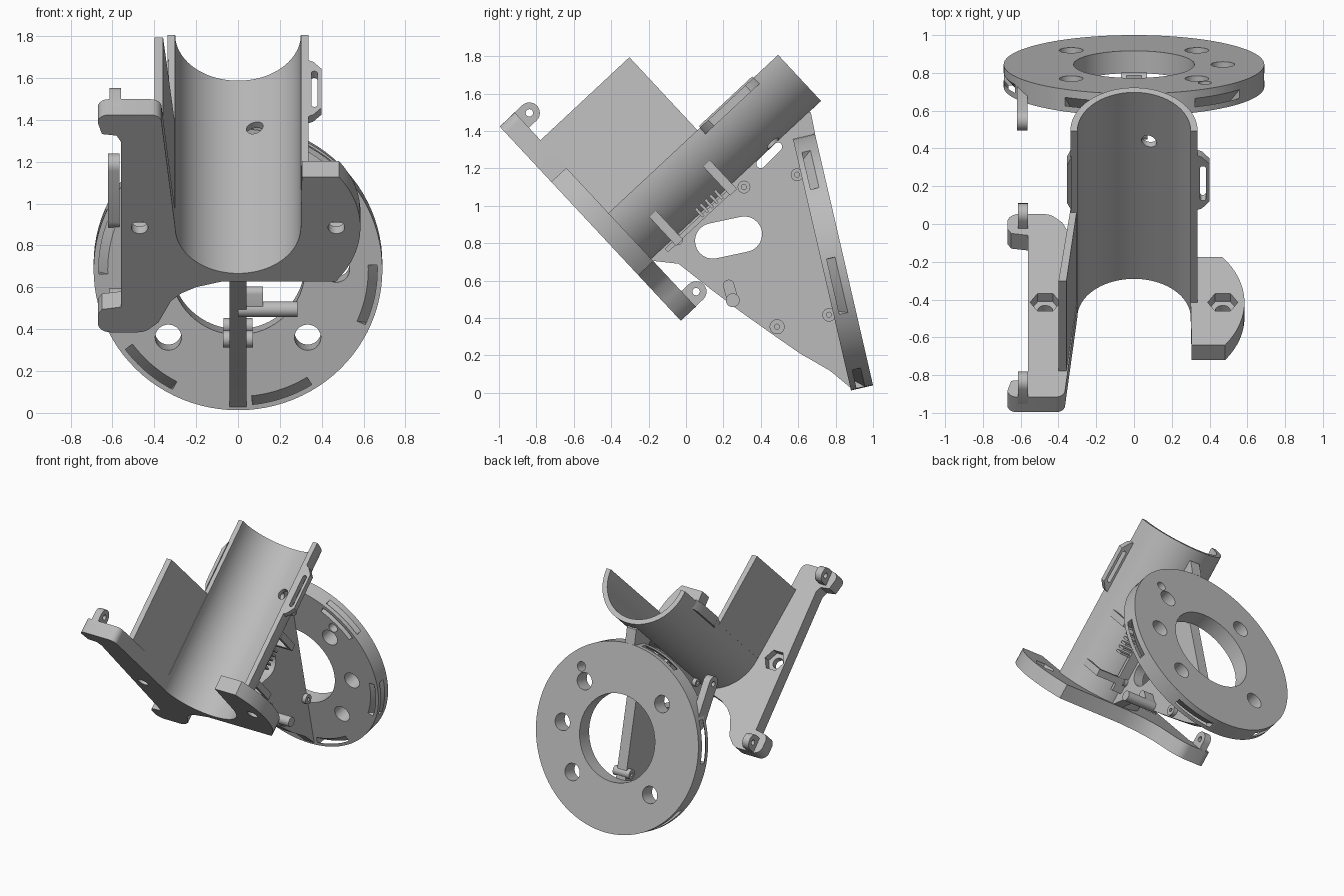
import bpy, bmesh
from math import sin, cos, pi, radians, atan2
from mathutils import Vector

if "Cube" in bpy.data.objects:
    bpy.data.objects.remove(bpy.data.objects["Cube"])

gray = bpy.data.materials.new("plain gray")
gray.use_nodes = True
gray.diffuse_color = (0.5, 0.5, 0.5, 1)
gray.node_tree.nodes["Principled BSDF"].inputs["Base Color"].default_value = (0.5, 0.5, 0.5, 1)

# Frames: tilted trough, tilted disc, and plain side plane
TILT, LEAN = radians(43), radians(13)
TUBE_LEN, INNER, OUTER, PLATE = 1.35, 0.30, 0.337, 0.11


def trough(x, t, s):
    return Vector((x, -0.495 - t * sin(TILT) + s * cos(TILT), 0.886 + t * cos(TILT) + s * sin(TILT)))


def trough_top(x, s, t):
    return trough(x, t, s)


def trough_side(t, s, x):
    return trough(x, t, s)


def disc(x, v, h):
    return Vector((x, 0.727 - v * sin(LEAN) + h * cos(LEAN), 0.685 + v * cos(LEAN) + h * sin(LEAN)))


def side(y, z, x):
    return Vector((x, y, z))


# Outline helpers
def arc(cx, cy, r, a0, a1, n=24):
    return [(cx + r * cos(radians(a0 + (a1 - a0) * i / n)),
             cy + r * sin(radians(a0 + (a1 - a0) * i / n))) for i in range(n + 1)]


def circle(cx, cy, r, n=32):
    return arc(cx, cy, r, 0, 360, n)[:-1]


def capsule(p, q, r):
    a = atan2(q[1] - p[1], q[0] - p[0]) * 180 / pi
    return arc(*p, r, a + 90, a + 270, 12) + arc(*q, r, a - 90, a + 90, 12)


def box(x0, x1, y0, y1):
    return [(x0, y0), (x1, y0), (x1, y1), (x0, y1)]


# Solid helpers
def loft(name, rings):
    bm = bmesh.new()
    loops = [[bm.verts.new(p) for p in ring] for ring in rings]
    for a, b in zip(loops, loops[1:]):
        for i in range(len(a)):
            j = (i + 1) % len(a)
            bm.faces.new((a[i], a[j], b[j], b[i]))
    bm.faces.new(loops[0])
    bm.faces.new(loops[-1])
    bmesh.ops.recalc_face_normals(bm, faces=bm.faces)
    mesh = bpy.data.meshes.new(name)
    bm.to_mesh(mesh)
    bm.free()
    mesh.materials.append(gray)
    obj = bpy.data.objects.new(name, mesh)
    bpy.context.collection.objects.link(obj)
    return obj


def prism(name, frame, outline, lo, hi):
    return loft(name, [[frame(a, b, d) for a, b in outline] for d in (lo, hi)])


def cut(obj, cutters):
    for c in cutters:
        c.hide_render = True
        m = obj.modifiers.new("cut", "BOOLEAN")
        m.operation, m.solver, m.object = "DIFFERENCE", "EXACT", c
    bpy.context.view_layer.update()
    mesh = bpy.data.meshes.new_from_object(obj.evaluated_get(bpy.context.evaluated_depsgraph_get()))
    obj.modifiers.clear()
    obj.data = mesh
    for c in cutters:
        bpy.data.objects.remove(c)


def hole(frame, outline, lo=-1, hi=1):
    return prism("cutter", frame, outline, lo, hi)


# Half-pipe trough with a screw hole
pipe = prism("trough", trough, arc(0, 0, OUTER, 180, 360, 48) + arc(0, 0, INNER, 360, 180, 48), PLATE, TUBE_LEN)
cut(pipe, [hole(trough_top, circle(0.08, 1.007, 0.04), -0.5, -0.1)])

# Front mounting plate with two feet, bolt holes and nut pockets
outline = arc(0, 0, INNER, 180, 360, 48) + [(0.305, 0.33)] + arc(0, 0, 0.585, 34.4, -37, 16)
outline += [(-0.08, -0.354), (-0.2, -0.39), (-0.27, -0.43), (-0.32, -0.48), (-0.35, -0.55), (-0.38, -0.62)]
outline += arc(-0.48, -0.6, 0.085, -40, -90, 6) + arc(-0.61, -0.625, 0.06, 270, 180, 6)
outline += [(-0.67, -0.57), (-0.65, -0.535), (-0.56, -0.52), (-0.56, 0.56), (-0.58, 0.6), (-0.65, 0.61)]
outline += arc(-0.62, 0.685, 0.05, 180, 90, 6) + arc(-0.415, 0.685, 0.05, 90, 0, 6)
plate = prism("mounting_plate", trough, outline, 0, PLATE)
cutters = []
for x in (-0.47, 0.47):
    cutters.append(hole(trough, circle(x, 0, 0.04)))
    cutters.append(hole(trough, circle(x, 0, 0.08, 6), 0.05, 0.2))
cut(plate, cutters)

# Hinge lugs on the feet
for name, t in (("upper_lug", 0.68), ("lower_lug", -0.627)):
    lug = prism(name, trough_side, capsule((t, 0.07), (t, 0.166), 0.056), -0.615, -0.56)
    cut(lug, [hole(trough_side, circle(t, 0.166, 0.02, 16))])

# Leaning side wall
prism("side_wall", trough, [(-0.337, -0.02), (-0.302, -0.02), (-0.358, 0.533), (-0.4, 0.533)], PLATE, 0.76)

# Strap loop on one rim and a lip on the other
loop = prism("strap_loop", trough_top, [(0.32, 0.77), (0.36, 0.79), (0.4, 0.84), (0.4, 1.11), (0.36, 1.16), (0.32, 1.18)], -0.045, 0)
cut(loop, [hole(trough_top, capsule((0.365, 0.86), (0.365, 1.08), 0.015))])
prism("rim_lip", trough_top, [(-0.33, 0.78), (-0.355, 0.84), (-0.355, 1.11), (-0.33, 1.17)], -0.06, 0.01)

# Ring disc with bolt holes and slanted strap slots
ring = prism("ring_disc", disc, circle(0, 0, 0.69, 96), 0, 0.121)
cutters = [hole(disc, circle(0, 0, 0.32, 64)), hole(disc, circle(0.47, 0, 0.063)),
           hole(disc, circle(0.375, 0.43, 0.035))]
cutters += [hole(disc, circle(x, v, 0.063)) for x in (-0.333, 0.333) for v in (-0.333, 0.333)]
slot = [(0.605, -0.02), (0.65, -0.02), (0.72, 0.07), (0.72, 0.112)]
for k in range(6):
    angles = [radians(-11 + 60 * k + d) for d in range(-13, 14, 2)]
    cutters.append(loft("cutter", [[disc(r * cos(a), r * sin(a), h) for r, h in slot] for a in angles]))
cut(ring, cutters)

# Arm standing on the disc edge
arm = prism("disc_arm", side, capsule((0.7, 0.94), (0.55, 1.185), 0.055), -0.62, -0.565)
cut(arm, [hole(side, circle(0.55, 1.185, 0.02, 16))])


# Central web joining trough and disc
def yz(p):
    return (p.y, p.z)


web_outline = [yz(trough(0, -0.325, s)) for s in (PLATE, 1.26)]
web_outline += [(0.668, 1.497), (0.69, 1.385)]
web_outline += [yz(disc(0, v, 0.004)) for v in (0.68, -0.68)]
web_outline += [(0.77, 0.118), (0.61, 0.21), (0.48, 0.3), (0.29, 0.435), (0.13, 0.556), (-0.04, 0.69)]
web_outline.append(yz(trough(0, -0.35, PLATE)))
web = prism("web", side, web_outline, -0.04, 0.04)
cut(web, [hole(side, capsule((0.143, 0.812), (0.312, 0.848), 0.095)),
          hole(side, capsule((0.40, 1.225), (0.49, 1.315), 0.024))])

# Screw bosses through the web
for i, (y, z, r, reach) in enumerate([(0.487, 0.353, 0.04, 0.072), (0.594, 1.166, 0.034, 0.07),
                                      (0.765, 0.417, 0.036, 0.07), (0.31, 1.1, 0.034, 0.07),
                                      (-0.045, 0.82, 0.03, 0.07)]):
    boss = prism(f"boss_{i + 1}", side, circle(y, z, r, 24), -reach, reach)
    cut(boss, [hole(side, circle(y, z, 0.014, 12))])

# Peg and its bracket
prism("peg", side, circle(0.25, 0.495, 0.037, 24), 0, 0.285)
prism("peg_bracket", side, capsule((0.25, 0.495), (0.228, 0.575), 0.03), 0, 0.12)

# Clips, rail and teeth under the trough
for i, s in enumerate((0.28, 0.675)):
    prism(f"clip_{i + 1}", trough_top, box(0.275, 0.3, s - 0.025, s + 0.025), -0.37, -0.165)
    prism(f"clip_foot_{i + 1}", trough_top, box(0.02, 0.3, s - 0.025, s + 0.025), -0.375, -0.345)
prism("rail", trough_top, box(0.03, 0.12, 0.2, 0.68), -0.37, -0.345)
for i in range(5):
    s = 0.46 + 0.035 * i
    prism(f"tooth_{i + 1}", trough_top, box(0.1, 0.2, s, s + 0.015), -0.36, -0.3)

# Smooth curved faces, keep hard edges
bpy.ops.object.select_all(action="DESELECT")
for obj in bpy.context.collection.objects:
    if obj.type == "MESH" and obj.data.materials and obj.data.materials[0] == gray:
        obj.select_set(True)
        bpy.context.view_layer.objects.active = obj
bpy.ops.object.shade_smooth_by_angle(angle=radians(30))
